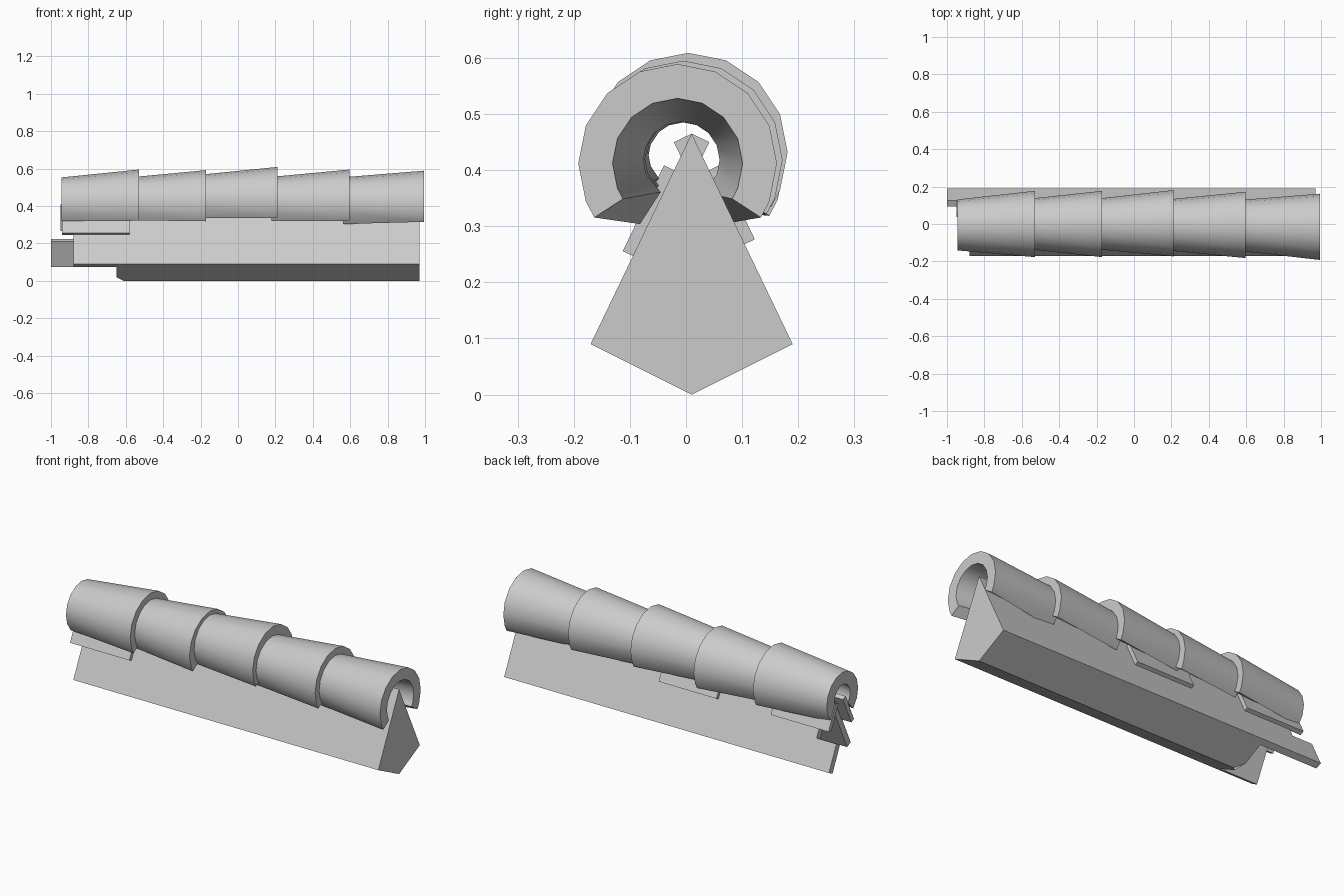
import bpy, bmesh
from math import sin, cos, radians

if "Cube" in bpy.data.objects:
    bpy.data.objects.remove(bpy.data.objects["Cube"])


def make(name, verts, faces, smooth=False):
    me = bpy.data.meshes.new(name)
    me.from_pydata(verts, [], faces)
    bm = bmesh.new()
    bm.from_mesh(me)
    bmesh.ops.recalc_face_normals(bm, faces=bm.faces)
    bm.to_mesh(me)
    bm.free()
    ob = bpy.data.objects.new(name, me)
    bpy.context.collection.objects.link(ob)
    if smooth:
        bpy.ops.object.select_all(action='DESELECT')
        ob.select_set(True)
        bpy.context.view_layer.objects.active = ob
        bpy.ops.object.shade_smooth_by_angle(angle=radians(35))
    return ob


def loft(name, a, b, closed=True, smooth=False):
    """Join two matching loops with side faces and flat caps."""
    n = len(a)
    faces = [(i, (i + 1) % n, n + (i + 1) % n, n + i) for i in range(n)]
    faces += [tuple(range(n)), tuple(range(n, 2 * n))]
    return make(name, a + b, faces, smooth)


def prism(name, profile, x0, x1):
    return loft(name, [(x0, y, z) for y, z in profile], [(x1, y, z) for y, z in profile])


CY, EDGE_Z, RIDGE_Z, HALF = 0.01, 0.09, 0.465, 0.18


def slope_board(name, side, x0, x1, z_low, z_high, t_in, t_out=0.0):
    """Board lying along one slope; side is -1 for front, 1 for back."""
    def pt(z, t):
        y = HALF * (RIDGE_Z - z) / (RIDGE_Z - EDGE_Z)
        return (CY + side * (y + 0.9 * t), z + 0.433 * t)
    prof = [pt(z_low, t_out), pt(z_high, t_out), pt(z_high, -t_in), pt(z_low, -t_in)]
    return prism(name, prof, x0, x1)


# kite-shaped ridge beam, its keel chipped at the left end
kite = [(CY, 0), (CY + HALF, EDGE_Z), (CY, RIDGE_Z), (CY - HALF, EDGE_Z)]
left = [(-0.60, CY, 0), (-0.65, CY + HALF, EDGE_Z), (-0.65, CY, RIDGE_Z), (-0.65, CY - HALF, EDGE_Z)]
core_left = [(-0.61, CY, 0), (-0.65, CY + 0.04, 0.02), (-0.65, CY + HALF, EDGE_Z),
             (-0.65, CY, RIDGE_Z), (-0.65, CY - HALF, EDGE_Z), (-0.65, CY - 0.04, 0.02)]
core_right = [(0.97, CY, 0), (0.97, CY + 0.04, 0.02), (0.97, CY + HALF, EDGE_Z),
              (0.97, CY, RIDGE_Z), (0.97, CY - HALF, EDGE_Z), (0.97, CY - 0.04, 0.02)]
loft("ridge_beam", core_left, core_right)

# slope boards running past the keel on the left
slope_board("front_board", -1, -0.88, -0.65, EDGE_Z, RIDGE_Z, 0.035)
slope_board("back_board", 1, -0.88, -0.65, EDGE_Z, RIDGE_Z, 0.035)
slope_board("back_board_end", 1, -1.0, -0.88, EDGE_Z, 0.225, 0.035)

# thin shingles under the tiles
slope_board("front_shingle", -1, -0.94, -0.58, 0.247, 0.40, 0.005, 0.02)
slope_board("back_shingle_left", 1, -0.95, -0.60, 0.268, 0.40, 0.005, 0.02)
slope_board("back_shingle_middle", 1, -0.27, 0.08, 0.268, 0.40, 0.005, 0.02)


def ring(x, y, z, r_out, r_in, end):
    """C-shaped loop, open at the bottom."""
    angs = [-end] + [22.5 * i for i in range(-1, 10)] + [180 + end]
    def arc(r, seq):
        return [(x, y + r * cos(radians(a)), z + r * sin(radians(a))) for a in seq]
    return arc(r_out, angs) + arc(r_in, angs[::-1])


def ridge_tile(name, small, big, end):
    a = ring(*small, 0.136, 0.068, end)
    b = ring(*big, 0.177, 0.116, 33)
    n, m = len(a), len(a) // 2
    faces = [(i, (i + 1) % n, n + (i + 1) % n, n + i) for i in range(n)]
    for o in (0, n):
        faces += [(o + i, o + i + 1, o + n - 2 - i, o + n - 1 - i) for i in range(m - 1)]
    return make(name, a + b, faces, True)


# overlapping tapered ridge tiles: small end, big end, small-end wrap angle
tiles = [((-0.945, -0.005, 0.417), (-0.53, 0.0, 0.418), 46),
         ((-0.55, 0.0, 0.42), (-0.17, 0.0, 0.415), 45),
         ((-0.19, 0.0, 0.433), (0.21, 0.004, 0.432), 45),
         ((0.18, -0.005, 0.42), (0.595, -0.005, 0.418), 48),
         ((0.565, -0.008, 0.418), (0.995, -0.015, 0.412), 57)]
for i, t in enumerate(tiles):
    ridge_tile(f"ridge_tile_{i + 1}", *t)
